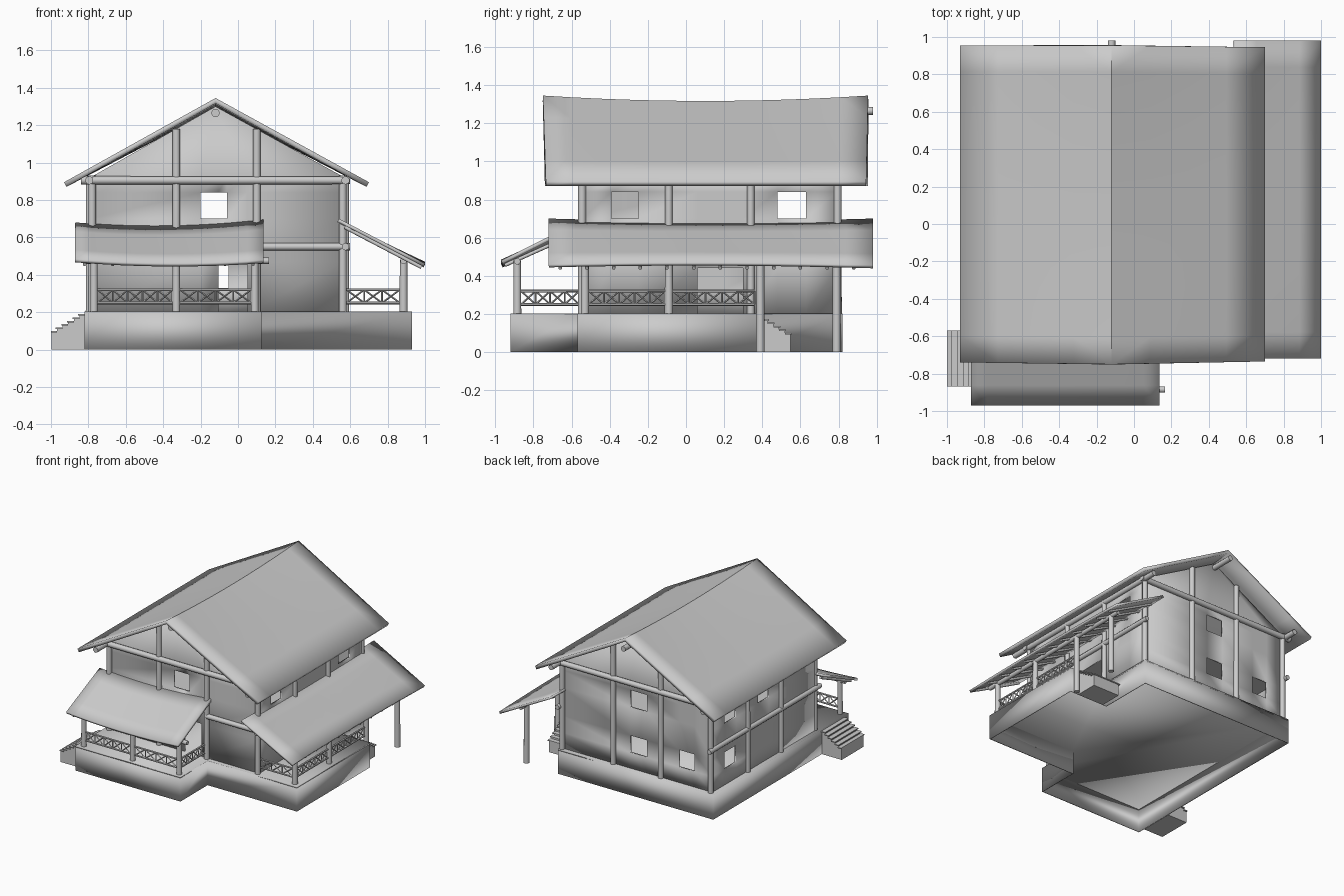
import bpy, bmesh, math
from mathutils import Vector, Matrix

if "Cube" in bpy.data.objects:
    bpy.data.objects.remove(bpy.data.objects["Cube"])

mat = bpy.data.materials.new("plain grey")
mat.diffuse_color = (0.6, 0.6, 0.6, 1)
mat.use_nodes = True
mat.node_tree.nodes["Principled BSDF"].inputs["Base Color"].default_value = mat.diffuse_color


def finish(name, bm, thick=0, offset=-1):
    """Turn a bmesh into a named object, optionally thickened."""
    bmesh.ops.remove_doubles(bm, verts=bm.verts, dist=1e-5)
    me = bpy.data.meshes.new(name)
    bm.to_mesh(me)
    bm.free()
    ob = bpy.data.objects.new(name, me)
    bpy.context.collection.objects.link(ob)
    me.materials.append(mat)
    if thick:
        mod = ob.modifiers.new("thickness", 'SOLIDIFY')
        mod.thickness = thick
        mod.offset = offset
    bpy.ops.object.select_all(action='DESELECT')
    ob.select_set(True)
    bpy.context.view_layer.objects.active = ob
    bpy.ops.object.shade_smooth_by_angle(angle=math.radians(40))
    return ob


def rod(bm, a, b, r, sides):
    a, b = Vector(a), Vector(b)
    d = b - a
    m = Matrix.Translation((a + b) / 2) @ d.to_track_quat('Z', 'Y').to_matrix().to_4x4()
    bmesh.ops.create_cone(bm, cap_ends=True, segments=sides, radius1=r,
                          radius2=r * 0.95, depth=d.length, matrix=m)


def log(name, a, b, r=0.02):
    bm = bmesh.new()
    rod(bm, a, b, r, 10)
    finish(name, bm)


def box(bm, lo, hi):
    lo, hi = Vector(lo), Vector(hi)
    m = Matrix.Translation((lo + hi) / 2) @ Matrix.Diagonal((*(hi - lo), 1))
    bmesh.ops.create_cube(bm, size=1, matrix=m)


def wall(name, axis, pos, u0, u1, z0, z1, holes, flip, apex=None):
    """Flat wall with rectangular openings and an optional gable peak."""
    bm = bmesh.new()
    us = sorted({u0, u1, *[h[0] for h in holes], *[h[1] for h in holes]})
    zs = sorted({z0, z1, *[h[2] for h in holes], *[h[3] for h in holes]})

    def pt(u, z):
        return bm.verts.new((pos, u, z) if axis == 'x' else (u, pos, z))

    def face(pts):
        f = bm.faces.new([pt(*p) for p in pts])
        if flip:
            f.normal_flip()
    for a, b in zip(us, us[1:]):
        for c, d in zip(zs, zs[1:]):
            u, z = (a + b) / 2, (c + d) / 2
            if not any(h[0] < u < h[1] and h[2] < z < h[3] for h in holes):
                face([(a, c), (b, c), (b, d), (a, d)])
    if apex:
        face([(u, z1) for u in us] + [apex])
    finish(name, bm, 0.015)


def roof(name, panels, thick):
    """Each panel: ridge start, ridge end, eave start, eave end, ridge sag, eave sag."""
    bm = bmesh.new()
    n, m = 12, 4
    for r0, r1, e0, e1, rs, es in panels:
        r0, r1, e0, e1 = map(Vector, (r0, r1, e0, e1))
        grid = []
        for i in range(n + 1):
            t = i / n
            s = 1 - (2 * t - 1) ** 2
            top = r0.lerp(r1, t) - Vector((0, 0, rs * s))
            low = e0.lerp(e1, t) - Vector((0, 0, es * s))
            grid.append([bm.verts.new(top.lerp(low, j / m)) for j in range(m + 1)])
        for i in range(n):
            for j in range(m):
                f = bm.faces.new((grid[i][j], grid[i + 1][j], grid[i + 1][j + 1], grid[i][j + 1]))
                f.normal_update()
                if f.normal.z < 0:
                    f.normal_flip()
    finish(name, bm, thick)


def railing(name, a, b):
    """Top and bottom rails with crossed bars between."""
    bm = bmesh.new()
    a, b = Vector(a), Vector(b)
    n = max(1, round((b - a).length / 0.085))
    lo, hi = Vector((0, 0, 0.25)), Vector((0, 0, 0.32))
    for h in (lo, hi):
        rod(bm, a + h, b + h, 0.008, 6)
    for i in range(n):
        p, q = a.lerp(b, i / n), a.lerp(b, (i + 1) / n)
        rod(bm, p + lo, q + hi, 0.005, 4)
        rod(bm, p + hi, q + lo, 0.005, 4)
        rod(bm, q + lo, q + hi, 0.005, 4)
    finish(name, bm)


# Hollow plinth and floor
outline = [(-.82, -.92), (.125, -.92), (.125, -.57), (.93, -.57),
           (.93, .37), (.58, .37), (.58, .82), (-.82, .82)]
bm = bmesh.new()
for (xa, ya), (xb, yb) in zip(outline, outline[1:] + outline[:1]):
    bm.faces.new([bm.verts.new(p) for p in
                  ((xa, ya, 0), (xb, yb, 0), (xb, yb, .2), (xa, ya, .2))])
finish("plinth_skirt", bm, 0.01)
bm = bmesh.new()
bm.faces.new([bm.verts.new((x, y, .203)) for x, y in outline])
finish("ground_floor", bm, 0.012)
bm = bmesh.new()
box(bm, (-.78, -.52, .54), (.54, .78, .555))
finish("upper_floor", bm)

# House walls
apex = (-.12, 1.30)
wall("front_wall", 'y', -.54, -.79, .57, .2, .92,
     [(-.2, -.06, .70, .84), (-.105, .05, .2, .47)], False, apex)
wall("back_wall", 'y', .79, -.79, .57, .2, .92,
     [(-.2, -.05, .70, .84), (-.2, -.05, .33, .47), (-.63, -.49, .33, .47)], True, apex)
wall("right_wall", 'x', .57, -.54, .79, .2, .92,
     [(-.39, -.25, .70, .84), (.48, .63, .70, .84), (.06, .3, .2, .44)], False)
wall("left_wall", 'x', -.79, -.54, .79, .2, .92,
     [(.48, .63, .70, .84), (.06, .2, .70, .84), (.48, .63, .33, .47)], True)

# Wall logs
for y, side in ((-.545, "front"), (.795, "back")):
    for i, (x, top) in enumerate(((-.78, .93), (-.33, 1.18), (.10, 1.18), (.56, .93))):
        log(f"{side}_post_{i}", (x, y, .2), (x, y, top), .022)
    log(f"{side}_tie_beam", (-.84, y - .01 if side == "front" else y + .01, .905),
        (.60, y - .01 if side == "front" else y + .01, .905), .022)
for x, side in ((-.795, "left"), (.575, "right")):
    for i, y in enumerate((-.09, .34)):
        log(f"{side}_post_{i}", (x, y, .2), (x, y, .92), .02)
    log(f"{side}_eave_beam", (x, -.70, .905), (x, .92, .905), .022)
    log(f"{side}_mid_beam", (x, -.59, .55), (x, .84, .55), .02)
log("front_mid_beam", (.10, -.55, .55), (.60, -.55, .55), .02)
log("ridge_beam", (-.12, -.70, 1.265), (-.12, .98, 1.265), .022)

# Main roof with sagging ridge
ridge = ((-.12, -.75, 1.345), (-.12, .955, 1.345))
roof("main_roof", [(*ridge, (-.93, -.74, .895), (-.93, .955, .895), .028, 0),
                   (*ridge, (.70, -.735, .895), (.70, .945, .895), .028, 0)], .028)

# Porch roofs
roof("front_porch_roof", [((-.87, -.54, .68), (.135, -.54, .695),
                           (-.87, -.97, .485), (.135, -.97, .48), .025, .02)], .02)
roof("side_porch_roof", [((.54, -.72, .70), (.54, .98, .70),
                          (1.0, -.72, .46), (1.0, .98, .455), .012, -.012)], .018)

# Porch beams and rafters
log("front_porch_beam", (-.82, -.885, .475), (.165, -.885, .475), .018)
log("side_porch_beam", (.885, -.62, .475), (.885, .87, .475), .018)
for i in range(12):
    y = -.66 + i * .14
    log(f"side_rafter_{i}", (.57, y, .655), (.98, y, .44), .01)
for i in range(7):
    x = -.82 + i * .15
    log(f"front_rafter_{i}", (x, -.56, .63), (x, -.95, .455), .01)

# Porch posts
for i, x in enumerate((-.77, -.33, .09)):
    log(f"front_porch_post_{i}", (x, -.885, .2), (x, -.885, .48), .021)
for i, (y, z) in enumerate(((-.53, .2), (-.09, .2), (.39, 0), (.79, 0))):
    log(f"side_porch_post_{i}", (.885, y, z), (.885, y, .48), .022)

# Railings
railing("front_railing_left", (-.75, -.885, 0), (-.35, -.885, 0))
railing("front_railing_right", (-.31, -.885, 0), (.07, -.885, 0))
railing("front_railing_end", (.09, -.865, 0), (.09, -.56, 0))
railing("side_railing_end", (.58, -.53, 0), (.865, -.53, 0))
railing("side_railing_near", (.885, -.51, 0), (.885, -.11, 0))
railing("side_railing_far", (.885, -.07, 0), (.885, .36, 0))

# Steps, solid below with overhanging treads
left, back = bmesh.new(), bmesh.new()
for i in range(6):
    z = .19 - i * .018
    x = -.82 - i * .03
    box(left, (x - .028, -.86, 0), (x + .002, -.58, z - .008))
    box(left, (max(x - .035, -1.0), -.87, z - .008), (x + .002, -.57, z))
    y = .37 + i * .03
    box(back, (.61, y - .002, 0), (.85, y + .028, z - .008))
    box(back, (.60, y - .002, z - .008), (.86, y + .035, z))
finish("left_steps", left)
finish("back_steps", back)
